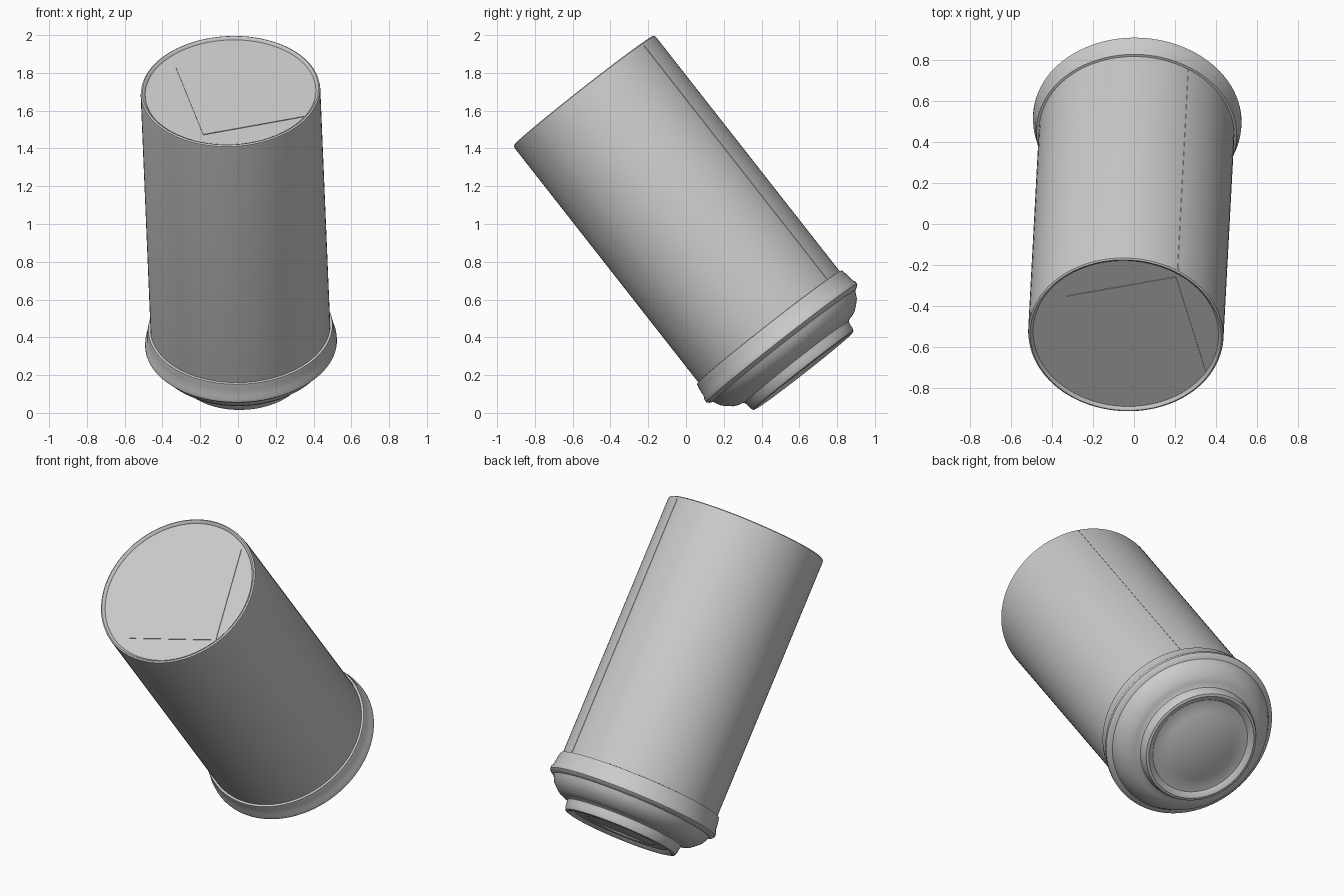
import bpy, bmesh, math
from mathutils import Vector, Matrix

if "Cube" in bpy.data.objects:
    bpy.data.objects.remove(bpy.data.objects["Cube"])

# One flat colour for everything
grey = bpy.data.materials.new("plain grey")
grey.diffuse_color = (0.6, 0.6, 0.6, 1)
grey.use_nodes = True
grey.node_tree.nodes["Principled BSDF"].inputs["Base Color"].default_value = grey.diffuse_color

# Frame of the tipped cup: local z runs from the cup base to the lid
axis = Vector((0.033, 0.617, -0.787)).normalized()
side_y = axis.cross(Vector((1, 0, 0))).normalized()
side_x = side_y.cross(axis)
frame = Matrix((side_x, side_y, axis)).transposed().to_4x4()
frame.translation = Vector((-0.04, -0.54, 1.705))


def finish(name, bm, smooth=True):
    bmesh.ops.recalc_face_normals(bm, faces=bm.faces)
    mesh = bpy.data.meshes.new(name)
    bm.to_mesh(mesh)
    bm.free()
    mesh.materials.append(grey)
    ob = bpy.data.objects.new(name, mesh)
    bpy.context.collection.objects.link(ob)
    ob.matrix_world = frame
    if smooth:
        bpy.ops.object.select_all(action='DESELECT')
        ob.select_set(True)
        bpy.context.view_layer.objects.active = ob
        bpy.ops.object.shade_smooth_by_angle(angle=math.radians(35))
    return ob


def revolve(name, profile, steps=96):
    """Spin (radius, distance along axis) points around the cup axis."""
    bm = bmesh.new()
    verts = [bm.verts.new((r, 0, d)) for r, d in profile]
    edges = [bm.edges.new(pair) for pair in zip(verts, verts[1:])]
    bmesh.ops.spin(bm, geom=verts + edges, cent=(0, 0, 0), axis=(0, 0, 1),
                   angle=2 * math.pi, steps=steps, use_duplicate=False)
    bmesh.ops.remove_doubles(bm, verts=bm.verts, dist=1e-4)
    return finish(name, bm)


def plate(name, size, matrix):
    bm = bmesh.new()
    bmesh.ops.create_cube(bm, size=1, matrix=matrix @ Matrix.Diagonal((*size, 1)))
    return finish(name, bm, smooth=False)


# Paper cup with a slightly recessed base
revolve("cup_body", [(0, 0.012), (0.452, 0.012), (0.458, 0.002), (0.466, -0.002),
                     (0.474, 0.003), (0.476, 0.015), (0.476, 1.64), (0, 1.64)])

# Lid: skirt, rounded shoulder, raised drinking disc with a shallow recess
revolve("lid", [(0.474, 1.59), (0.488, 1.592), (0.494, 1.62), (0.499, 1.665),
                (0.507, 1.68), (0.508, 1.698), (0.497, 1.71), (0.478, 1.718),
                (0.470, 1.735), (0.458, 1.758), (0.436, 1.78), (0.408, 1.803),
                (0.382, 1.814), (0.362, 1.818), (0.350, 1.826), (0.346, 1.845),
                (0.344, 1.868), (0.337, 1.883), (0.322, 1.887), (0.306, 1.881),
                (0.290, 1.868), (0.22, 1.865), (0.205, 1.872), (0, 1.872)])

# Square panel faintly raised on the base
plate("base_panel", (0.55, 0.6, 0.006),
      Matrix.Translation((0.05, 0, 0.011)) @ Matrix.Rotation(math.radians(-14), 4, 'Z'))

# Overlap seam running along the cup wall
angle = math.atan2(-0.40, 0.257)
plate("cup_seam", (0.006, 0.014, 1.57),
      Matrix.Rotation(angle, 4, 'Z') @ Matrix.Translation((0.475, 0, 0.80)))
